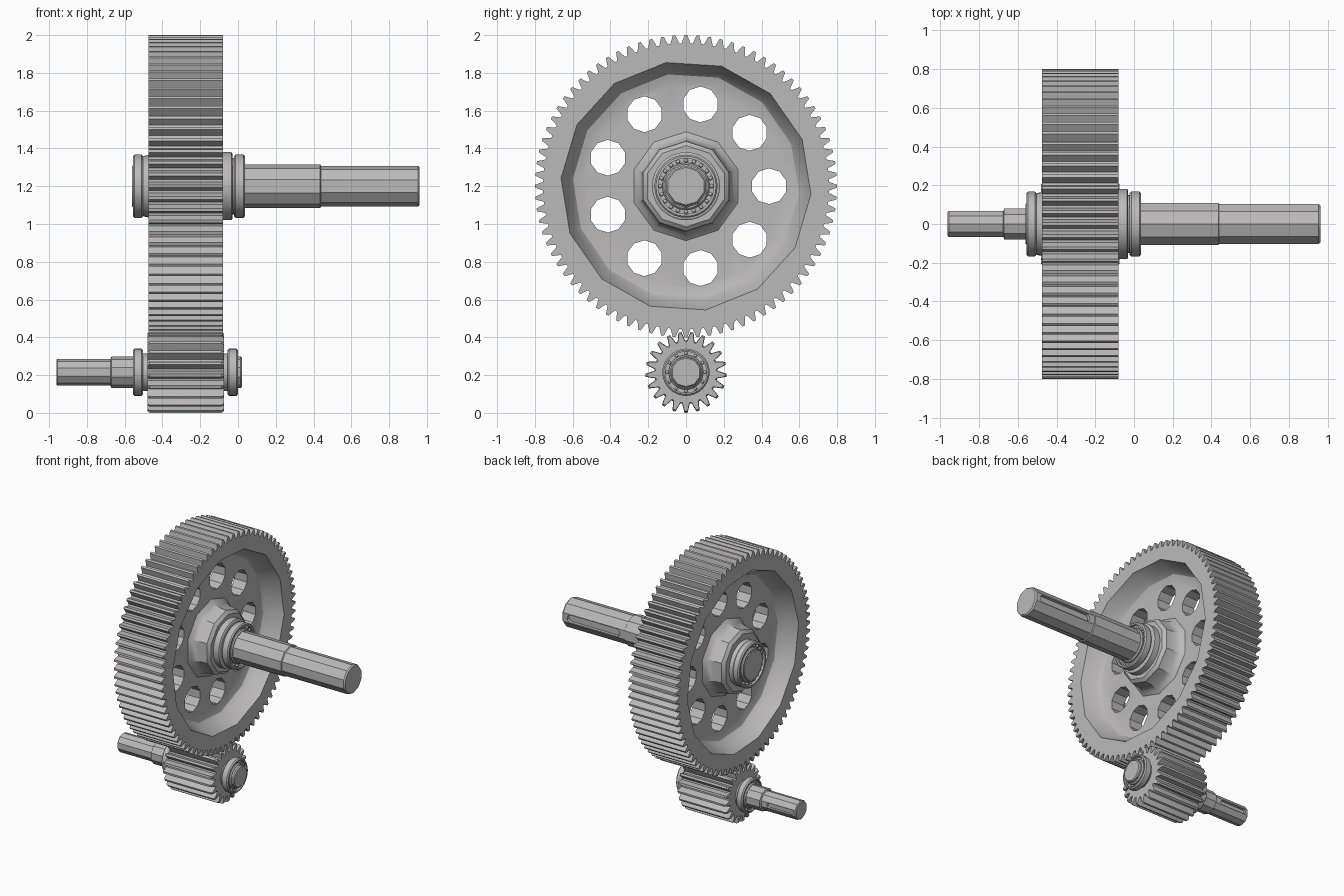
import bpy, bmesh
from math import sin, cos, pi, radians
from mathutils import Matrix

if "Cube" in bpy.data.objects:
    bpy.data.objects.remove(bpy.data.objects["Cube"])

steel = bpy.data.materials.new("steel_grey")
steel.use_nodes = True
GREY = (0.5, 0.49, 0.495, 1)
steel.diffuse_color = GREY
steel.node_tree.nodes["Principled BSDF"].inputs["Base Color"].default_value = GREY

BIG_Z, SMALL_Z = 1.2, 0.215      # axle heights
LEFT, RIGHT = -0.475, -0.08      # gear faces


def finish(name, bm, angle=30):
    bmesh.ops.recalc_face_normals(bm, faces=bm.faces)
    mesh = bpy.data.meshes.new(name)
    bm.to_mesh(mesh)
    bm.free()
    mesh.materials.append(steel)
    ob = bpy.data.objects.new(name, mesh)
    bpy.context.collection.objects.link(ob)
    smooth(ob, angle)
    return ob


def smooth(ob, angle=30):
    bpy.ops.object.select_all(action='DESELECT')
    bpy.context.view_layer.objects.active = ob
    ob.select_set(True)
    bpy.ops.object.shade_smooth_by_angle(angle=radians(angle))


def loft(name, rings, closed=False):
    """Skin a row of equal loops; cap the ends or join last to first."""
    bm = bmesh.new()
    loops = [[bm.verts.new(p) for p in ring] for ring in rings]
    pairs = list(zip(loops, loops[1:]))
    if closed:
        pairs.append((loops[-1], loops[0]))
    else:
        bm.faces.new(loops[0])
        bm.faces.new(loops[-1])
    n = len(loops[0])
    for a, b in pairs:
        for i in range(n):
            j = (i + 1) % n
            bm.faces.new((a[i], a[j], b[j], b[i]))
    return finish(name, bm)


def lathe(name, profile, sides, z, phase=90, closed=False, y=0):
    """Turn (x, radius) points about an axle along x."""
    turn = [radians(phase) + 2 * pi * i / sides for i in range(sides)]
    return loft(name, [[(x, y + r * cos(a), z + r * sin(a)) for a in turn]
                       for x, r in profile], closed)


def toothed(name, teeth, tip, root, z, layers):
    """Spur gear blank with tapered teeth, one of them at the bottom."""
    shape = [(-.39, root), (-.25, (tip + root) / 2), (-.12, tip),
             (.12, tip), (.25, (tip + root) / 2), (.39, root)]
    outline = [(r, -pi / 2 + 2 * pi * (i + f) / teeth)
               for i in range(teeth) for f, r in shape]
    return loft(name, [[(x, r * k * cos(a), z + r * k * sin(a)) for r, a in outline]
                       for x, k in layers])


def cut(ob, cutters):
    for c in cutters:
        mod = ob.modifiers.new("cut", 'BOOLEAN')
        mod.operation, mod.solver, mod.object = 'DIFFERENCE', 'EXACT', c
        bpy.ops.object.select_all(action='DESELECT')
        bpy.context.view_layer.objects.active = ob
        ob.select_set(True)
        bpy.ops.object.modifier_apply(modifier=mod.name)
        bpy.data.objects.remove(c)
    smooth(ob)


def bearing(name, x0, x1, outer, inner, z, balls):
    """Two races with a row of balls between them."""
    wall = (outer - inner) * 0.4
    b = 0.008
    for part, lo, hi in (("outer_race", outer - wall, outer),
                         ("inner_race", inner - 0.01, inner + wall * 0.4)):
        lathe(f"{name}_{part}", [(x0, lo), (x0, hi - b), (x0 + b, hi), (x1 - b, hi),
                                 (x1, hi - b), (x1, lo)], 32, z, closed=True)
    mid = (outer - wall + inner + wall * 0.4) / 2
    size = (outer - inner) * 0.24
    # recessed shield closes the gap behind the balls
    lathe(name + "_shield", [(x0 + .02, inner), (x0 + .02, outer - b),
                             (x1 - .02, outer - b), (x1 - .02, inner)], 32, z, closed=True)
    bm = bmesh.new()
    for i in range(balls):
        a = 2 * pi * i / balls
        for x in (x0 + .018, x1 - .018):
            bmesh.ops.create_icosphere(bm, subdivisions=1, radius=size,
                                       matrix=Matrix.Translation((x, mid * cos(a), z + mid * sin(a))))
    finish(name + "_balls", bm, 60)


def keyway(ob, x0, x1, width, y0, z):
    """Mill a round-ended slot into the back of a shaft."""
    r = width / 2
    arc = [pi / 2 + pi * i / 6 for i in range(7)]
    slot = [(x0 + r + r * cos(a), r * sin(a)) for a in arc]
    slot += [(x1 - r - r * cos(a), -r * sin(a)) for a in arc]
    cut(ob, [loft("slot_cutter", [[(x, y, z + h) for x, h in slot] for y in (y0, y0 + .2)])])


# Large gear: toothed blank, dished both sides, drilled with nine holes
wheel = toothed("large_gear", 80, 0.8, 0.757, BIG_Z, [(LEFT, 1), (RIGHT, 1)])
cutters = []
for face, s in ((LEFT, 1), (RIGHT, -1)):
    dish = [(-.05, .675), (0, .663), (.1, .625), (.13, .6), (.145, .55)]
    cutters.append(lathe("dish_cutter", [(face + s * d, r) for d, r in dish],
                         14, BIG_Z, -3.7))
for i in range(9):
    a = 2 * pi * i / 9
    cutters.append(lathe("hole_cutter", [(-.6, .095), (.1, .095)], 10,
                         BIG_Z + .44 * sin(a), 18, y=.44 * cos(a)))
cut(wheel, cutters)

# Hub flaring into the web on both sides
half = [(0, .215), (.02, .238), (.09, .245), (.125, .262), (.15, .295)]
lathe("large_hub", [(LEFT + d, r) for d, r in half]
      + [(RIGHT - d, r) for d, r in reversed(half)], 10, BIG_Z)

# Large shaft with its collars, bearings and keyway
shaft = lathe("large_shaft", [(-.56, .108), (-.55, .115), (.435, .115), (.44, .108),
                              (.952, .108), (.962, .1)], 10, BIG_Z)
keyway(shaft, .48, .92, .056, .08, BIG_Z)
lathe("left_collar", [(-.51, .15), (-.5, .16), (LEFT, .165)], 32, BIG_Z)
lathe("right_collar", [(RIGHT - .01, .18), (-.035, .18), (-.03, .172)], 32, BIG_Z)
lathe("right_neck", [(-.04, .15), (-.01, .15)], 32, BIG_Z)
bearing("large_left_bearing", -.555, -.503, .167, .117, BIG_Z, 20)
bearing("large_right_bearing", -.022, .036, .167, .117, BIG_Z, 20)

# Pinion with chamfered ends
toothed("pinion", 21, .215, .168, SMALL_Z,
        [(-.48, .96), (-.468, 1), (-.087, 1), (-.075, .96)])

# Pinion shaft with its spacer, bearings and keyway
axle = lathe("pinion_shaft", [(-.962, .064), (-.956, .071), (-.675, .071), (-.67, .083),
                              (.014, .083), (.022, .076)], 10, SMALL_Z)
keyway(axle, -.94, -.72, .036, .05, SMALL_Z)
lathe("pinion_spacer", [(-.51, .1), (-.05, .1)], 20, SMALL_Z)
bearing("pinion_left_bearing", -.555, -.503, .125, .085, SMALL_Z, 12)
bearing("pinion_right_bearing", -.055, .0, .125, .085, SMALL_Z, 12)
